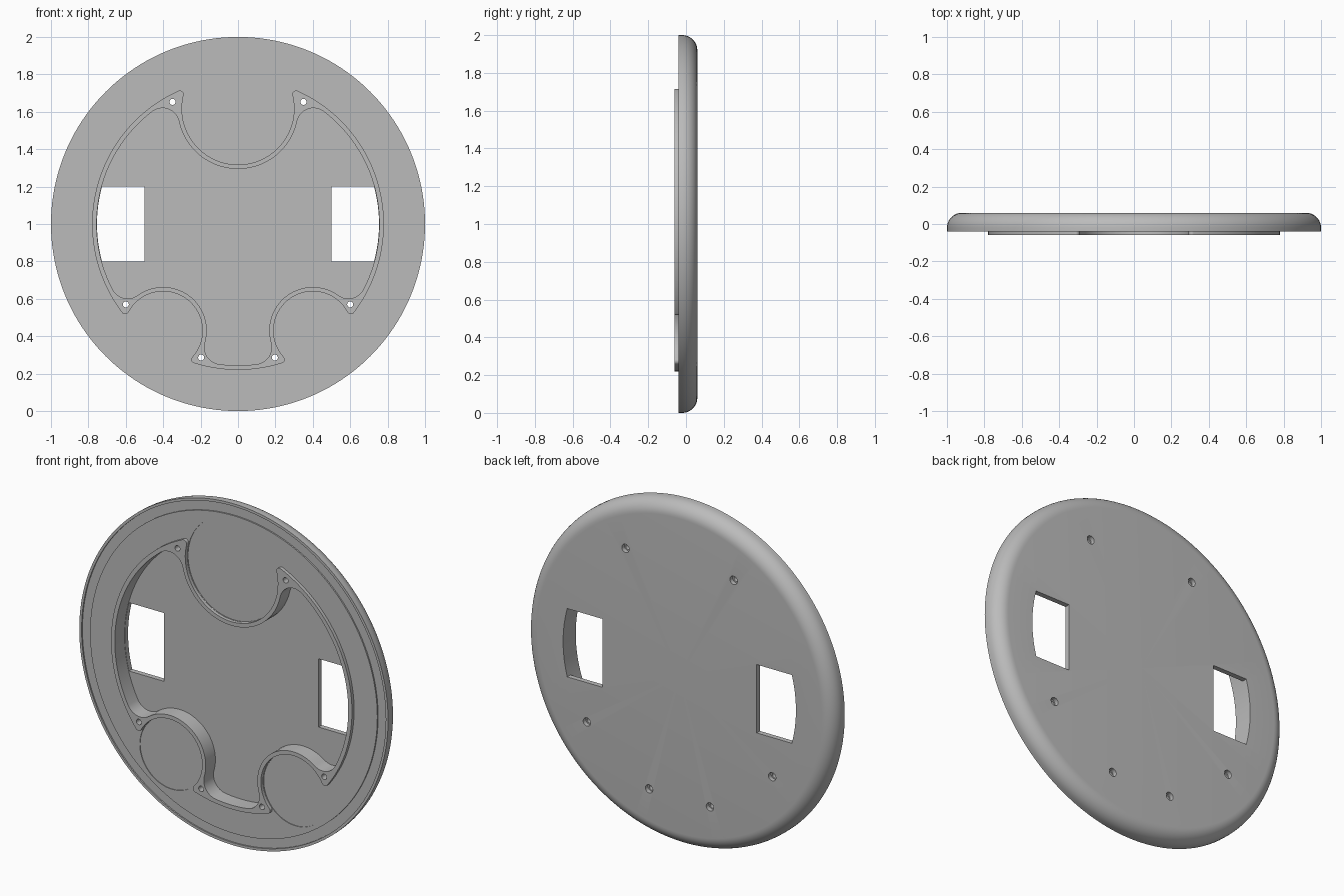
import bpy, bmesh, math
from math import sin, cos, atan2, acos, hypot, pi, tau

if "Cube" in bpy.data.objects:
    bpy.data.objects.remove(bpy.data.objects["Cube"], do_unlink=True)

grey = bpy.data.materials.new("plain grey")
grey.use_nodes = True
grey.diffuse_color = (0.5, 0.5, 0.5, 1)
grey.node_tree.nodes["Principled BSDF"].inputs["Base Color"].default_value = (0.5, 0.5, 0.5, 1)

FRONT, BACK, RIDGE, FLOOR = -0.04, 0.06, -0.06, 0.03
# Round bays around the disc centre: x, height, radius, counter-clockwise
BAYS = [(0, 0.617, 0.30), (-0.4, -0.57, 0.21), (0.4, -0.57, 0.21)]


def finish(name, bm):
    bmesh.ops.recalc_face_normals(bm, faces=bm.faces)
    mesh = bpy.data.meshes.new(name)
    bm.to_mesh(mesh)
    bm.free()
    mesh.materials.append(grey)
    ob = bpy.data.objects.new(name, mesh)
    bpy.context.collection.objects.link(ob)
    ob.location.z = 1
    return ob


def prism(name, outline, y0, y1):
    bm = bmesh.new()
    face = bm.faces.new([bm.verts.new((x, y0, z)) for x, z in outline])
    new = bmesh.ops.extrude_face_region(bm, geom=[face])["geom"]
    verts = [v for v in new if isinstance(v, bmesh.types.BMVert)]
    bmesh.ops.translate(bm, verts=verts, vec=(0, y1 - y0, 0))
    return finish(name, bm)


def lathe(name, profile, steps=160):
    # Profile of (radius, y), closed on the y axis
    bm = bmesh.new()
    verts = [bm.verts.new((r, y, 0)) for r, y in profile]
    edges = [bm.edges.new(pair) for pair in zip(verts, verts[1:])]
    bmesh.ops.spin(bm, geom=verts + edges, cent=(0, 0, 0), axis=(0, 1, 0),
                   angle=tau, steps=steps)
    bmesh.ops.remove_doubles(bm, verts=bm.verts, dist=0.0001)
    return finish(name, bm)


def arc(cx, cz, r, a, b, step=0.05):
    n = max(3, int(abs(b - a) * max(r, 0.3) / step * 1.5))
    return [(cx + r * cos(a + (b - a) * i / n), cz + r * sin(a + (b - a) * i / n))
            for i in range(n + 1)]


def circle(cx, cz, r):
    return arc(cx, cz, r, 0, tau, 0.02)[:-1]


def bay_outline(radius, wall, fillet):
    # Circle with the bays bitten out and every corner rounded
    pts, ends = [], []
    for x, z, r in BAYS:
        r += wall
        d, phi, reach = hypot(x, z), atan2(z, x) % tau, radius - fillet
        spread = acos((reach ** 2 + d ** 2 - (r + fillet) ** 2) / (2 * d * reach))
        a, b = phi - spread, phi + spread
        p, q = ((reach * cos(t), reach * sin(t)) for t in (a, b))
        to_p = atan2(z - p[1], x - p[0])
        to_q = atan2(z - q[1], x - q[0])
        corner_in = arc(*p, fillet, a, a + (to_p - a) % tau)
        bite = arc(x, z, r, to_p + pi, to_p + pi - (to_p - to_q) % tau)
        corner_out = arc(*q, fillet, to_q, to_q + (b - to_q) % tau)
        ends.append((a, b, corner_in + bite[1:-1] + corner_out))
    for i, (a, b, bite) in enumerate(ends):
        nxt = ends[(i + 1) % len(ends)][0]
        pts += bite + arc(0, 0, radius, b, b + (nxt - b) % tau)[1:-1]
    return pts


def combine(target, tool, operation="DIFFERENCE"):
    tool.hide_render = True
    mod = target.modifiers.new(operation.lower(), "BOOLEAN")
    mod.operation, mod.solver, mod.object = operation, "EXACT", tool
    bpy.context.view_layer.objects.active = target
    bpy.ops.object.modifier_apply(modifier=mod.name)
    bpy.data.objects.remove(tool, do_unlink=True)


# Round body: shallow rim groove in front, rounded edge behind
R = 0.08
rounded = [(1 - R + R * cos(t * pi / 20), BACK - R + R * sin(t * pi / 20)) for t in range(11)]
profile = [(0, FRONT), (0.93, FRONT), (0.93, FRONT + 0.008), (0.985, FRONT + 0.008),
           (0.985, FRONT), (1, FRONT)] + rounded + [(0, BACK)]
body = lathe("disc_body", profile)

# Raised ridge and the deep pocket inside it
combine(body, prism("ridge", bay_outline(0.78, 0, 0.02), RIDGE, 0), "UNION")
combine(body, prism("pocket", bay_outline(0.756, 0.023, 0.09), RIDGE - 0.02, FLOOR))

# Faint round seats in the bays
for x, z, r in BAYS:
    combine(body, prism("seat", circle(x, z, r - 0.002), RIDGE - 0.02, FRONT + 0.004))

for side in (-1, 1):
    # Side windows through the floor
    half = math.asin(0.2 / 0.754)
    window = [(0.5, -0.2)] + arc(0, 0, 0.754, -half, half) + [(0.5, 0.2)]
    combine(body, prism("window", [(side * x, z) for x, z in window], FLOOR - 0.03, BACK + 0.02))
    # Screw holes, widened at the back
    for x, z in ((0.35, 0.653), (0.6, -0.43), (0.197, -0.714)):
        combine(body, prism("screw_hole", circle(side * x, z, 0.016), RIDGE - 0.02, BACK + 0.02))
        combine(body, prism("screw_recess", circle(side * x, z, 0.024), BACK - 0.025, BACK + 0.02))

bpy.ops.object.select_all(action="DESELECT")
body.select_set(True)
bpy.context.view_layer.objects.active = body
bpy.ops.object.shade_smooth_by_angle(angle=math.radians(30))
